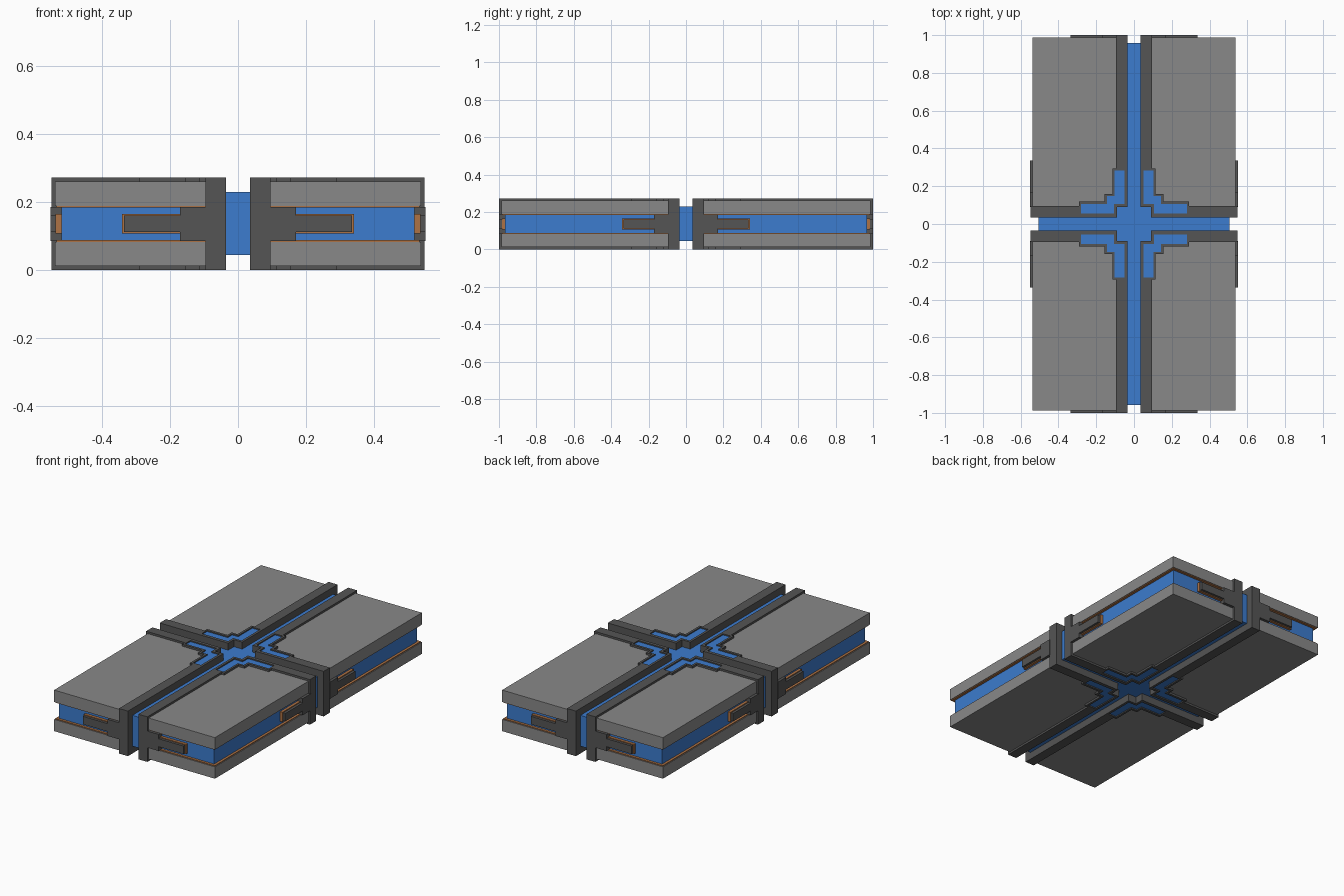
import bpy, bmesh

if "Cube" in bpy.data.objects:
    bpy.data.objects.remove(bpy.data.objects["Cube"])

H = 0.272          # total height
MID = H / 2


def material(name, rgb):
    m = bpy.data.materials.new(name)
    m.diffuse_color = (*rgb, 1)
    m.use_nodes = True
    m.node_tree.nodes["Principled BSDF"].inputs["Base Color"].default_value = m.diffuse_color
    return m


DARK = material("dark_metal", (0.09, 0.09, 0.09))
SLAB = material("slab_grey", (0.25, 0.25, 0.25))
BLUE = material("blue", (0.045, 0.2, 0.62))
COPPER = material("copper", (0.42, 0.17, 0.06))


def mirror(ob, axes):
    mod = ob.modifiers.new("mirror", "MIRROR")
    mod.use_axis = axes
    mod.use_mirror_merge = False


def prism(name, groups, mat, quad=True):
    """Extrude each (outline, z0, z1) upward; optionally repeat in all four quadrants."""
    bm = bmesh.new()
    for pts, z0, z1 in groups:
        face = bm.faces.new([bm.verts.new((x, y, z0)) for x, y in pts])
        new = bmesh.ops.extrude_face_region(bm, geom=[face])["geom"]
        verts = [g for g in new if isinstance(g, bmesh.types.BMVert)]
        bmesh.ops.translate(bm, verts=verts, vec=(0, 0, z1 - z0))
    bmesh.ops.recalc_face_normals(bm, faces=bm.faces)
    me = bpy.data.meshes.new(name)
    bm.to_mesh(me)
    bm.free()
    ob = bpy.data.objects.new(name, me)
    bpy.context.collection.objects.link(ob)
    if mat:
        me.materials.append(mat)
    if quad:
        mirror(ob, (True, True, False))
    return ob


def rect(x0, x1, y0, y1):
    return [(x0, y0), (x1, y0), (x1, y1), (x0, y1)]


# Armour slabs, top and bottom, with copper lining on their inner faces
slab = rect(0.09, 0.537, 0.09, 0.987)
prism("armour_slabs", [(slab, 0.012, 0.083), (slab, H - 0.083, H - 0.012)], SLAB)
lining = rect(0.09, 0.533, 0.09, 0.983)
prism("slab_linings", [(lining, 0.083, 0.088), (lining, H - 0.088, H - 0.083)], COPPER)

# Blue core between the slabs
prism("core", [(rect(0.09, 0.518, 0.09, 0.968), 0.086, H - 0.086)], BLUE)

# Rail frame with a stepped corner bracket
frame_outline = [
    (0.09, 0.035), (0.547, 0.035), (0.547, 0.095), (0.29, 0.095), (0.29, 0.12),
    (0.155, 0.12), (0.155, 0.16), (0.115, 0.16), (0.115, 0.295), (0.095, 0.295),
    (0.095, 1.0), (0.035, 1.0), (0.035, 0.09), (0.09, 0.09)]
inset_outline = [
    (0.28, 0.055), (0.28, 0.105), (0.142, 0.105), (0.142, 0.147), (0.102, 0.147),
    (0.102, 0.282), (0.05, 0.282), (0.05, 0.105), (0.105, 0.105), (0.105, 0.055)]
frame = prism("rail_frame", [(frame_outline, 0, H)], DARK, quad=False)
cutter = prism("inset_cutter", [(inset_outline, -0.1, H + 0.1)], None, quad=False)
cutter.hide_render = True
cutter.hide_viewport = True
cut = frame.modifiers.new("inset_slot", "BOOLEAN")
cut.operation = "DIFFERENCE"
cut.solver = "EXACT"
cut.object = cutter
mirror(frame, (True, True, False))
prism("corner_insets", [(inset_outline, 0.007, H - 0.007)], BLUE)

# Central blue cross running between the rails
arm = [(0.505, 0.036), (0.091, 0.036), (0.091, 0.091), (0.036, 0.091), (0.036, 0.957)]
cross = (arm + [(-x, y) for x, y in reversed(arm)]
         + [(-x, -y) for x, y in arm] + [(x, -y) for x, y in reversed(arm)])
prism("centre_cross", [(cross, 0.044, 0.23)], BLUE, quad=False)

# Stepped latches on the outer faces, each tongue seated in a copper socket
latches, sockets = [], []
for end, swap in ((1.0, False), (0.55, True)):
    for out, a0, a1, depth, half in (
            (latches, 0.09, 0.17, 0.04, 0.05),
            (latches, 0.16, 0.335, 0.017, 0.024),
            (sockets, 0.16, 0.341, 0.04, 0.029)):
        b1 = end - 0.015 if out is sockets else end
        b0 = end - depth
        r = rect(b0, b1, a0, a1) if swap else rect(a0, a1, b0, b1)
        out.append((r, MID - half, MID + half))
prism("latches", latches, DARK)
prism("latch_sockets", sockets, COPPER)
